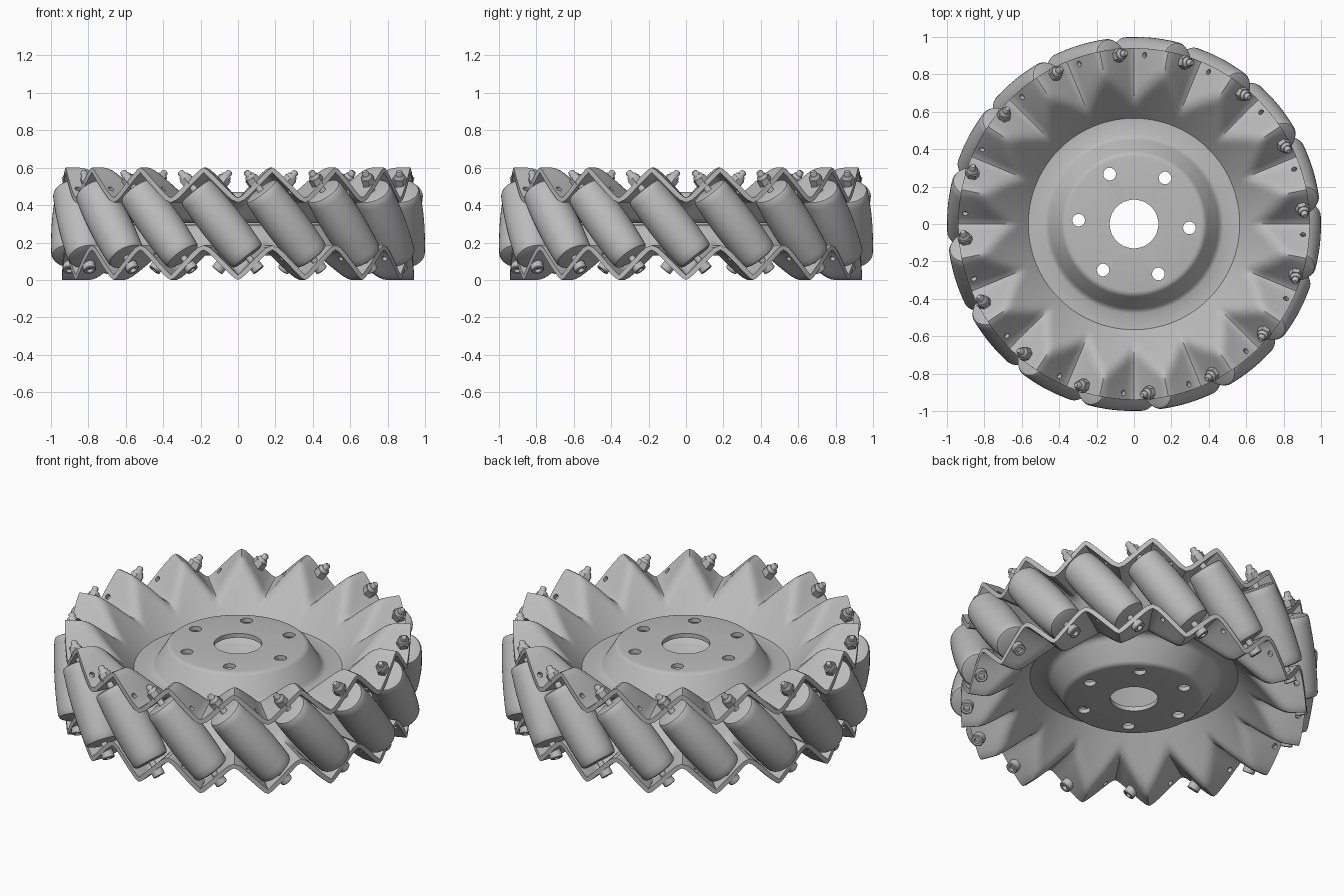
import bpy, bmesh
from math import sin, cos, asin, pi, radians, hypot
from mathutils import Matrix, Vector

cube = bpy.data.objects.get("Cube")
if cube:
    bpy.data.objects.remove(cube, do_unlink=True)

COUNT = 16                      # rollers around the wheel
STEP = 2 * pi / COUNT
MID = 0.3                       # mid height of the wheel

grey = bpy.data.materials.new("grey metal")
grey.use_nodes = True
grey.diffuse_color = (0.5, 0.5, 0.5, 1)
grey.node_tree.nodes["Principled BSDF"].inputs["Base Color"].default_value = (0.5, 0.5, 0.5, 1)


def polar(r, a, z):
    """Point at angle a, measured from the front towards +x."""
    return Vector((r * sin(a), -r * cos(a), z))


def add_object(name, bm):
    mesh = bpy.data.meshes.new(name)
    bm.to_mesh(mesh)
    bm.free()
    mesh.materials.append(grey)
    ob = bpy.data.objects.new(name, mesh)
    bpy.context.collection.objects.link(ob)
    return ob


def activate(ob):
    bpy.ops.object.select_all(action='DESELECT')
    ob.select_set(True)
    bpy.context.view_layer.objects.active = ob


def smooth(ob):
    activate(ob)
    bpy.ops.object.shade_smooth_by_angle(angle=radians(40))


def grid_faces(bm, rows):
    """Join rings of vertices into quads."""
    n = len(rows[0])
    for a, b in zip(rows, rows[1:]):
        for i in range(n):
            j = (i + 1) % n
            bm.faces.new((a[i], b[i], b[j], a[j]))


def lathe(name, profile, origin, axis, sides):
    """Turn (distance along axis, radius) points into a solid."""
    m = Matrix.Translation(origin) @ axis.to_track_quat('Z', 'Y').to_matrix().to_4x4()
    bm = bmesh.new()
    rows = [[bm.verts.new(m @ Vector((r * cos(2 * pi * i / sides), r * sin(2 * pi * i / sides), s)))
             for i in range(sides)] for s, r in profile]
    grid_faces(bm, rows)
    bmesh.ops.remove_doubles(bm, verts=bm.verts, dist=1e-5)
    bmesh.ops.recalc_face_normals(bm, faces=bm.faces)
    return add_object(name, bm)


def ring_copies(ob):
    """Repeat a part around the wheel, sharing its mesh."""
    smooth(ob)
    for k in range(1, COUNT):
        c = ob.copy()
        c.name = f"{ob.name}_{k + 1}"
        c.matrix_world = Matrix.Rotation(k * STEP, 4, 'Z')
        bpy.context.collection.objects.link(c)


# Side plate surface: dished hub, cone, and a zigzag rim
HUB = [(0.13, 0.47), (0.36, 0.47), (0.375, 0.467), (0.388, 0.455), (0.45, 0.352),
       (0.462, 0.338), (0.478, 0.33), (0.555, 0.33)]
RIM_R = 0.94


def rim_height(r, a):
    cone = 0.33 + 1.1 * (r - 0.565)
    zig = 0.52 - 0.08 * asin(0.97 * cos(COUNT * a)) / asin(0.97)
    k = 0.06
    h = max(k - abs(cone - zig), 0) / k
    floor = min(cone, zig) - h * h * k / 4
    return max(floor, 0.33)


# Half turn about a level line swaps the upper plate for the lower one
FLIP = (Matrix.Translation((0, 0, MID))
        @ Matrix.Rotation(pi, 4, polar(1, STEP / 4, 0))
        @ Matrix.Translation((0, 0, -MID)))


def cutter_cylinder(bm, point, axis, radius, depth):
    m = Matrix.Translation(point) @ axis.to_track_quat('Z', 'Y').to_matrix().to_4x4()
    bmesh.ops.create_cone(bm, cap_ends=True, segments=20, radius1=radius, radius2=radius,
                          depth=depth, matrix=m)


def side_plate(name, turn):
    n = COUNT * 20
    angles = [2 * pi * i / n for i in range(n)]
    bm = bmesh.new()
    rows = [[bm.verts.new(turn @ polar(r, a, z)) for a in angles] for r, z in HUB]
    steps = 24
    for s in range(steps + 1):
        r = 0.565 + (RIM_R - 0.565) * s / steps
        rows.append([bm.verts.new(turn @ polar(r, a, rim_height(r, a))) for a in angles])
    grid_faces(bm, rows)
    bm.normal_update()
    outward = turn.to_3x3() @ Vector((0, 0, 1))
    bm.faces.ensure_lookup_table()
    if bm.faces[0].normal.dot(outward) < 0:
        bmesh.ops.reverse_faces(bm, faces=bm.faces)
    plate = add_object(name, bm)

    # Mounting holes in the hub and spare holes in the rim
    bm = bmesh.new()
    for k in range(6):
        cutter_cylinder(bm, polar(0.297, radians(86 + 60 * k), MID), Vector((0, 0, 1)), 0.034, 1)
    for k in range(COUNT):
        a = k * STEP - radians(3.6)
        lean = Matrix.Rotation(a, 3, 'Z') @ Vector((0.7, 0, 0.7))
        cutter_cylinder(bm, turn @ polar(0.905, a, rim_height(0.905, a)),
                        turn.to_3x3() @ lean, 0.015, 0.1)
    cutter = add_object("hole_cutter", bm)
    cutter.hide_render = True

    thick = plate.modifiers.new("thickness", 'SOLIDIFY')
    thick.thickness = 0.026
    thick.offset = -1
    cut = plate.modifiers.new("holes", 'BOOLEAN')
    cut.operation = 'DIFFERENCE'
    cut.solver = 'EXACT'
    cut.object = cutter
    activate(plate)
    for mod in ("thickness", "holes"):
        bpy.ops.object.modifier_apply(modifier=mod)
    bpy.data.objects.remove(cutter, do_unlink=True)
    smooth(plate)


side_plate("upper_side_plate", Matrix.Identity(4))
side_plate("lower_side_plate", FLIP)

# Slanted roller axis, from the lower rim flank to the upper one
top = polar(0.905, STEP / 4, 0.52)
bottom = polar(0.905, STEP * 5 / 4, 0.08)
centre = (top + bottom) / 2
axis = (top - bottom).normalized()
half = (top - bottom).length / 2
axis_r = centre.xy.length

# Barrel roller whose outer side follows the wheel's circle
L = 0.228
body = [(s, 1 - hypot(axis_r, 0.63 * s)) for s in [-0.21 + 0.42 * i / 14 for i in range(15)]]
end_r = body[0][1]
caps = [(L, 0), (L, end_r - 0.02), (L - 0.005, end_r - 0.007)]
profile = [(-s, r) for s, r in caps] + body + caps[::-1]
ring_copies(lathe("roller", profile, centre, axis, 40))

# Axle with threaded tip, nut, collar and socket head
ring_copies(lathe("axle", [(-half, 0), (-half, 0.018), (half + 0.07, 0.018),
                           (half + 0.078, 0.012), (half + 0.078, 0)], centre, axis, 16))
ring_copies(lathe("nut", [(-0.01, 0), (-0.01, 0.038), (0.034, 0.038), (0.034, 0)], top, axis, 6))
ring_copies(lathe("nut_collar", [(0.03, 0), (0.03, 0.03), (0.046, 0.028), (0.052, 0.022),
                                 (0.052, 0)], top, axis, 20))
ring_copies(lathe("bolt_head", [(-0.01, 0), (-0.01, 0.034), (0.033, 0.034), (0.037, 0.03),
                                (0.037, 0.017), (0.018, 0.017), (0.018, 0)], bottom, -axis, 20))
